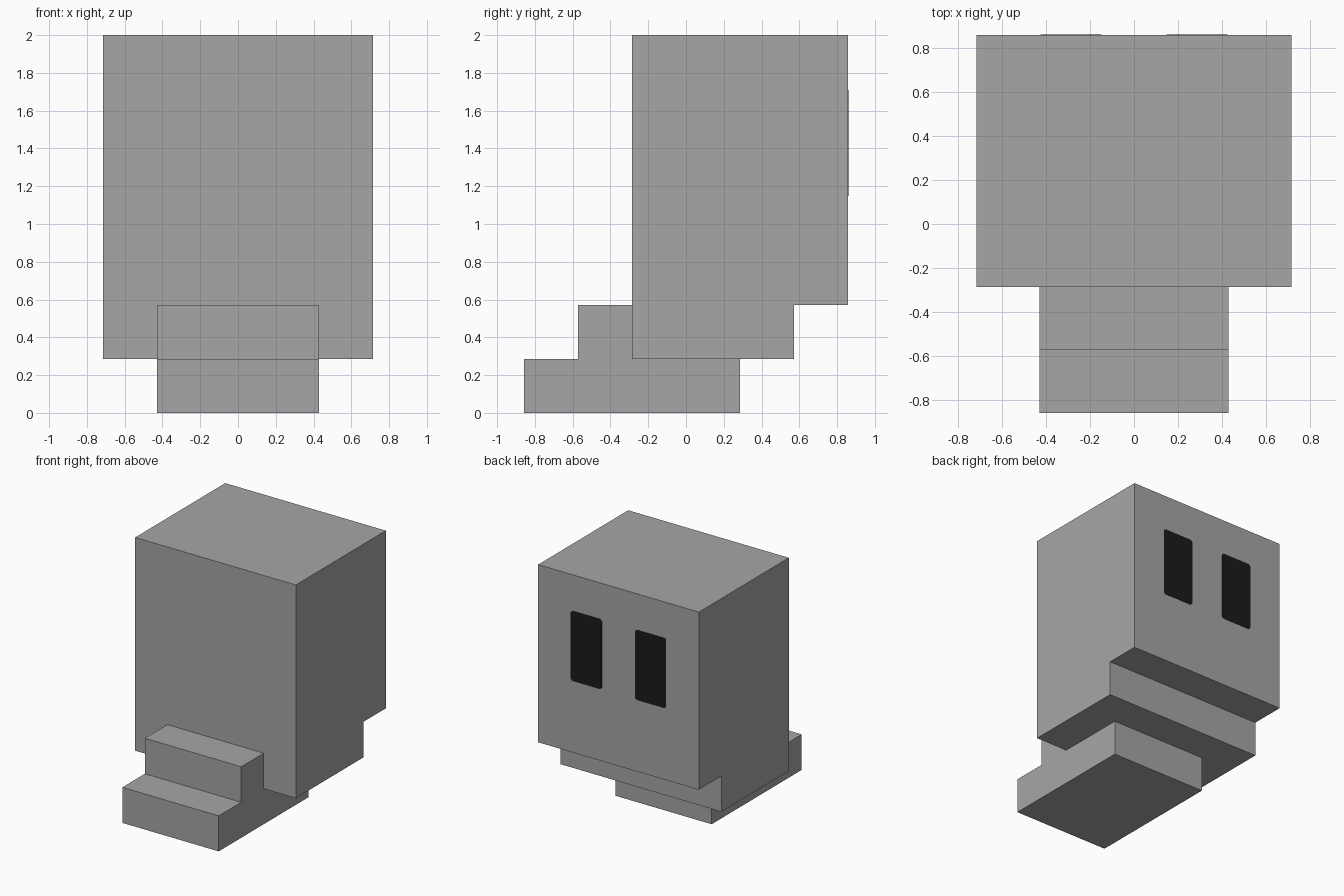
import bpy
import bmesh

if "Cube" in bpy.data.objects:
    bpy.data.objects.remove(bpy.data.objects["Cube"])

U = 2 / 14  # one grid cell: the model is 14 cells tall


def material(name, value):
    mat = bpy.data.materials.new(name)
    mat.diffuse_color = (value, value, value, 1)
    mat.use_nodes = True
    mat.node_tree.nodes["Principled BSDF"].inputs["Base Color"].default_value = mat.diffuse_color
    return mat


grey = material("mid grey", 0.38)
black = material("near black", 0.011)


def add_object(name, bm, mat):
    mesh = bpy.data.meshes.new(name)
    bmesh.ops.recalc_face_normals(bm, faces=bm.faces)
    bm.to_mesh(mesh)
    bm.free()
    mesh.materials.append(mat)
    obj = bpy.data.objects.new(name, mesh)
    bpy.context.collection.objects.link(obj)
    return obj


def extrude_side(name, profile, half_width, mat):
    """Extrude a (y, z) side profile, given in cells, across x."""
    bm = bmesh.new()
    face = bm.faces.new([bm.verts.new((-half_width * U, y * U, z * U)) for y, z in profile])
    moved = bmesh.ops.extrude_face_region(bm, geom=[face])["geom"]
    verts = [v for v in moved if isinstance(v, bmesh.types.BMVert)]
    bmesh.ops.translate(bm, verts=verts, vec=(2 * half_width * U, 0, 0))
    return add_object(name, bm, mat)


# Body with the notch under its back edge
extrude_side("body", [(-2, 2), (4, 2), (4, 4), (6, 4), (6, 14), (-2, 14)], 5, grey)

# Stepped foot, running under the body
extrude_side("foot", [(-6, 0), (2, 0), (2, 2), (-2, 2), (-2, 4), (-4, 4), (-4, 2), (-6, 2)], 3, grey)

# Dark eyes: thin plates with slightly clipped corners on the back face
for side, label in ((-1, "left"), (1, "right")):
    w, h, c = 0.97, 1.97, 0.1
    outline = [(-w + c, -h), (w - c, -h), (w, -h + c), (w, h - c),
               (w - c, h), (-w + c, h), (-w, h - c), (-w, -h + c)]
    bm = bmesh.new()
    face = bm.faces.new([bm.verts.new(((side * 2 + x) * U, 6 * U - 0.001, (10 + z) * U))
                         for x, z in outline])
    moved = bmesh.ops.extrude_face_region(bm, geom=[face])["geom"]
    bmesh.ops.translate(bm, verts=[v for v in moved if isinstance(v, bmesh.types.BMVert)],
                        vec=(0, 0.004, 0))
    add_object(label + "_eye", bm, black)
